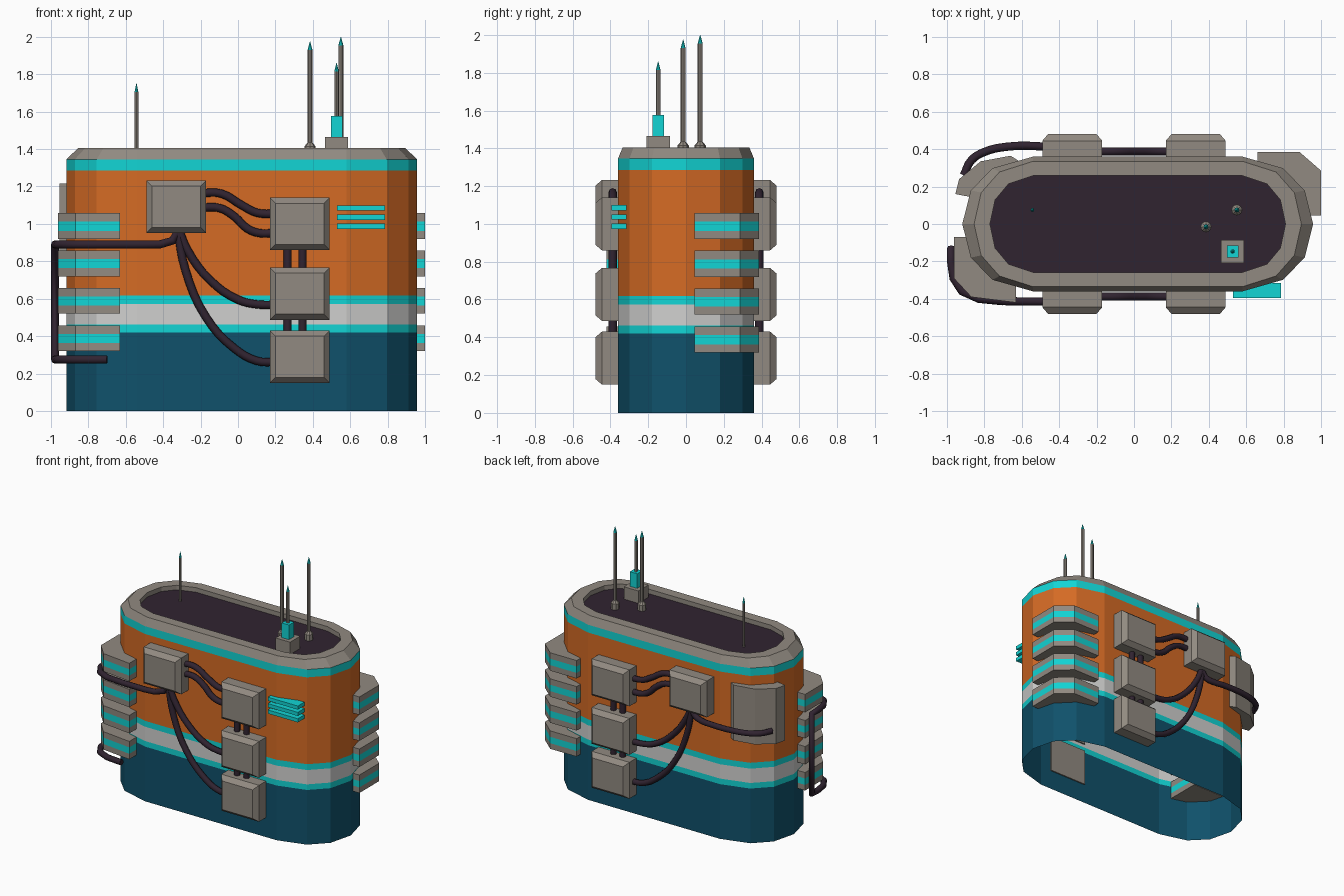
import bpy, bmesh, math
from mathutils import Vector

if "Cube" in bpy.data.objects:
    bpy.data.objects.remove(bpy.data.objects["Cube"])


def material(name, rgb):
    m = bpy.data.materials.new(name)
    m.diffuse_color = (*rgb, 1)
    m.use_nodes = True
    m.node_tree.nodes["Principled BSDF"].inputs["Base Color"].default_value = m.diffuse_color
    return m


ORANGE = material("orange", (0.66, 0.145, 0.018))
CYAN = material("cyan", (0.006, 0.66, 0.66))
BLUE = material("deep_blue", (0.005, 0.082, 0.145))
GREY = material("warm_grey", (0.285, 0.255, 0.22))
WHITE = material("off_white", (0.63, 0.63, 0.62))
DARK = material("dark_plum", (0.03, 0.017, 0.03))


def loft(name, rings, mats, bottom=True, top=True):
    """Skin a stack of rings; mats gives one material per span."""
    bm = bmesh.new()
    slots = list(dict.fromkeys(mats))
    loops = [[bm.verts.new(p) for p in r] for r in rings]
    n = len(loops[0])
    for a, b, m in zip(loops, loops[1:], mats):
        for i in range(n):
            j = (i + 1) % n
            bm.faces.new((a[i], a[j], b[j], b[i])).material_index = slots.index(m)
    if bottom:
        bm.faces.new(loops[0][::-1]).material_index = slots.index(mats[0])
    if top:
        bm.faces.new(loops[-1]).material_index = slots.index(mats[-1])
    if bottom and top:
        bmesh.ops.recalc_face_normals(bm, faces=bm.faces)
    me = bpy.data.meshes.new(name)
    bm.to_mesh(me)
    bm.free()
    for m in slots:
        me.materials.append(m)
    ob = bpy.data.objects.new(name, me)
    bpy.context.collection.objects.link(ob)
    return ob


def prism(name, poly, zs, mats):
    return loft(name, [[(x, y, z) for x, y in poly] for z in zs], mats)


def box(name, x0, x1, y0, y1, z0, z1, mat):
    return prism(name, [(x0, y0), (x1, y0), (x1, y1), (x0, y1)], (z0, z1), [mat])


def capsule(a, b, z):
    """Faceted oval outline: half length a, half width b."""
    e = 0.56
    q = [(0, 1), (0.57, 0.83), (0.88, 0.5), (1, 0)]
    end = [(u, -v) for u, v in q] + [(u, v) for u, v in q[-2::-1]]
    pts = [(e + (a - e) * u, b * v) for u, v in end]
    pts += [(-x, -y) for x, y in pts]
    return [(x + 0.02, y, z) for x, y in pts]


# Banded hull, open underneath
A, B = 0.938, 0.36
levels = (0, 0.42, 0.463, 0.573, 0.618, 1.285, 1.345)
rings = [capsule(A, B, z) for z in levels]
rings += [capsule(0.875, 0.335, 1.405), capsule(0.79, 0.258, 1.405), capsule(0.79, 0.258, 1.37)]
loft("hull", rings, [BLUE, CYAN, WHITE, CYAN, ORANGE, CYAN, GREY, GREY, GREY], False, False)

# Sunken roof deck
loft("roof_deck", [capsule(0.79, 0.258, 1.365), capsule(0.79, 0.258, 1.37)], [DARK])

# Corner vents with cyan stripes
front_left = [(-0.963, -0.07), (-0.963, -0.29), (-0.87, -0.39), (-0.63, -0.42), (-0.63, -0.07)]
back_right = [(0.66, 0.385), (0.885, 0.385), (1.0, 0.285), (1.0, 0.045), (0.66, 0.045)]
for side, poly in (("left", front_left), ("right", back_right)):
    for i in range(4):
        z = 0.32 + 0.2 * i
        prism(f"{side}_vent_{i + 1}", poly, (z, z + 0.043, z + 0.092, z + 0.138), [GREY, CYAN, GREY])

# Large corner plate at the back left
plate = [(-0.62, 0.34), (-0.66, 0.365), (-0.82, 0.335), (-0.935, 0.24), (-0.955, 0.16), (-0.85, 0.14), (-0.7, 0.28)]
prism("corner_plate", plate, (0.79, 1.215), [GREY])

# Cyan slats on the front
for i in range(3):
    z = 0.973 + 0.049 * i
    box(f"slat_{i + 1}", 0.53, 0.785, -0.395, -0.315, z, z + 0.028, CYAN)


def cable(name, pts, smooth=True):
    cu = bpy.data.curves.new(name, 'CURVE')
    cu.dimensions = '3D'
    cu.bevel_depth = 0.022
    cu.bevel_resolution = 2
    cu.resolution_u = 4
    cu.use_fill_caps = True
    sp = cu.splines.new('BEZIER' if smooth else 'POLY')
    if smooth:
        sp.bezier_points.add(len(pts) - 1)
        for bp, p in zip(sp.bezier_points, pts):
            bp.co = p
            bp.handle_left_type = bp.handle_right_type = 'AUTO'
    else:
        sp.points.add(len(pts) - 1)
        for sp_pt, p in zip(sp.points, pts):
            sp_pt.co = (*p, 1)
    tmp = bpy.data.objects.new(name + "_path", cu)
    bpy.context.collection.objects.link(tmp)
    dg = bpy.context.evaluated_depsgraph_get()
    me = bpy.data.meshes.new_from_object(tmp.evaluated_get(dg))
    bpy.data.objects.remove(tmp)
    me.materials.clear()
    me.materials.append(DARK)
    bpy.context.collection.objects.link(bpy.data.objects.new(name, me))


# Bevelled equipment boxes and their cables, on front and back
boxes = [(-0.33, 1.092), (0.33, 1.0), (0.33, 0.627), (0.33, 0.29)]
runs = [
    [(-0.2, 1.165), (-0.09, 1.162), (0.02, 1.1), (0.1, 1.06), (0.2, 1.053)],
    [(-0.2, 1.087), (-0.1, 1.085), (-0.02, 1.04), (0.05, 0.975), (0.12, 0.95), (0.2, 0.953)],
    [(-0.32, 0.98), (-0.27, 0.86), (-0.15, 0.7), (0, 0.595), (0.1, 0.57), (0.2, 0.567)],
    [(-0.325, 0.98), (-0.28, 0.75), (-0.17, 0.5), (-0.02, 0.335), (0.1, 0.268), (0.2, 0.26)],
]
for face, s in (("front", -1), ("back", 1)):
    for i, (cx, cz) in enumerate(boxes):
        rs = [[(cx + u * h, s * y, cz + v * (h - 0.02)) for u, v in ((-1, -1), (1, -1), (1, 1), (-1, 1))]
              for y, h in ((0.35, 0.16), (0.445, 0.16), (0.48, 0.13))]
        loft(f"{face}_box_{i + 1}", rs, [GREY, GREY])
    for i, run in enumerate(runs):
        cable(f"{face}_cable_{i + 1}", [(x, s * 0.388, z) for x, z in run])
    for x in (0.265, 0.345):
        cable(f"{face}_link_cable", [(x, s * 0.388, 0.35), (x, s * 0.388, 0.95)], False)

# Cable wrapping the front left corner, and its shorter twin at the back
start = [(-0.315, 0.388, 0.97), (-0.35, 0.392, 0.91), (-0.42, 0.405, 0.89), (-0.5, 0.415, 0.89), (-0.68, 0.413, 0.89)]
wrap = [(-0.83, -0.4), (-0.92, -0.36), (-0.965, -0.29), (-0.978, -0.2), (-0.978, -0.13)]
cable("corner_loop_cable", [(x, -y, z) for x, y, z in start] + [(x, y, 0.89) for x, y in wrap]
      + [(x, y, 0.275) for x, y in wrap[::-1]] + [(-0.7, -0.413, 0.275)], False)
cable("back_corner_cable", start + [(-0.8, 0.385, 0.89), (-0.87, 0.34, 0.89), (-0.91, 0.26, 0.89)])


def antenna(name, x, y, tip, profile):
    """Turned mast: (z, radius) profile with a cyan point."""
    prof = profile + [(tip - 0.045, profile[-1][1]), (tip, 0.001)]
    rs = [[(x + r * math.cos(k * math.pi / 4), y + r * math.sin(k * math.pi / 4), z) for k in range(8)]
          for z, r in prof]
    loft(name, rs, [GREY] * (len(prof) - 2) + [CYAN])


# Roof antennas
foot = [(1.368, 0.03), (1.415, 0.03), (1.435, 0.013)]
antenna("antenna_centre", 0.385, -0.015, 1.975, foot)
antenna("antenna_right", 0.55, 0.075, 2.0, foot)
antenna("antenna_left", -0.543, 0.075, 1.75, [(1.368, 0.01)])
antenna("antenna_short", 0.527, -0.147, 1.86, [(1.57, 0.012)])
box("transmitter_base", 0.465, 0.588, -0.208, -0.085, 1.368, 1.465, GREY)
box("transmitter_block", 0.496, 0.558, -0.178, -0.116, 1.465, 1.577, CYAN)
